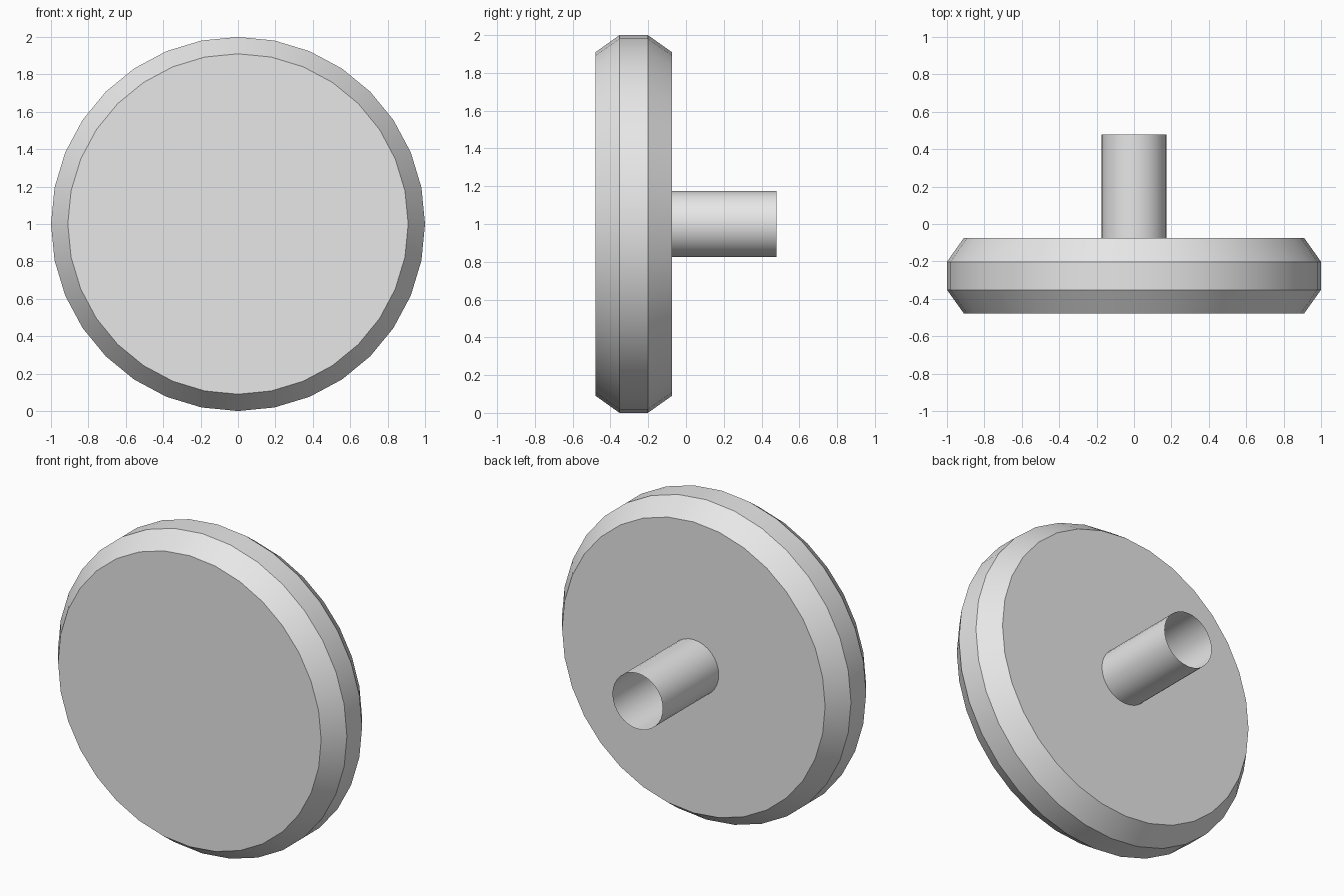
import bpy
import bmesh
from math import cos, sin, pi, radians

cube = bpy.data.objects.get("Cube")
if cube:
    bpy.data.objects.remove(cube, do_unlink=True)

SIDES = 32
CENTRE_Z = 1.0

# Single light grey material
grey = bpy.data.materials.new("light_grey")
grey.use_nodes = True
colour = (0.8, 0.8, 0.8, 1.0)
grey.diffuse_color = colour
grey.node_tree.nodes["Principled BSDF"].inputs["Base Color"].default_value = colour


def turned_part(name, profile, capped):
    """Turn a (radius, y) profile around the front-to-back axis."""
    bm = bmesh.new()
    rings = []
    for radius, y in profile:
        angles = [2 * pi * i / SIDES for i in range(SIDES)]
        rings.append([bm.verts.new((radius * sin(a), y, CENTRE_Z + radius * cos(a)))
                      for a in angles])
    for near, far in zip(rings, rings[1:]):
        for i in range(SIDES):
            j = (i + 1) % SIDES
            bm.faces.new((near[i], near[j], far[j], far[i]))
    if capped:
        bm.faces.new(rings[0][::-1])
        bm.faces.new(rings[-1])
    bmesh.ops.recalc_face_normals(bm, faces=bm.faces)
    mesh = bpy.data.meshes.new(name)
    bm.to_mesh(mesh)
    bm.free()
    mesh.materials.append(grey)
    obj = bpy.data.objects.new(name, mesh)
    bpy.context.collection.objects.link(obj)
    bpy.ops.object.select_all(action="DESELECT")
    obj.select_set(True)
    bpy.context.view_layer.objects.active = obj
    bpy.ops.object.shade_smooth_by_angle(angle=radians(25))
    return obj


# Wide disc with chamfered front and back rims
turned_part("knob_disc",
            [(0.91, -0.478), (1.0, -0.352), (1.0, -0.202), (0.91, -0.075)],
            capped=True)

# Thin open tube standing out of the back
turned_part("stem_tube", [(0.174, -0.075), (0.174, 0.478)], capped=False)
